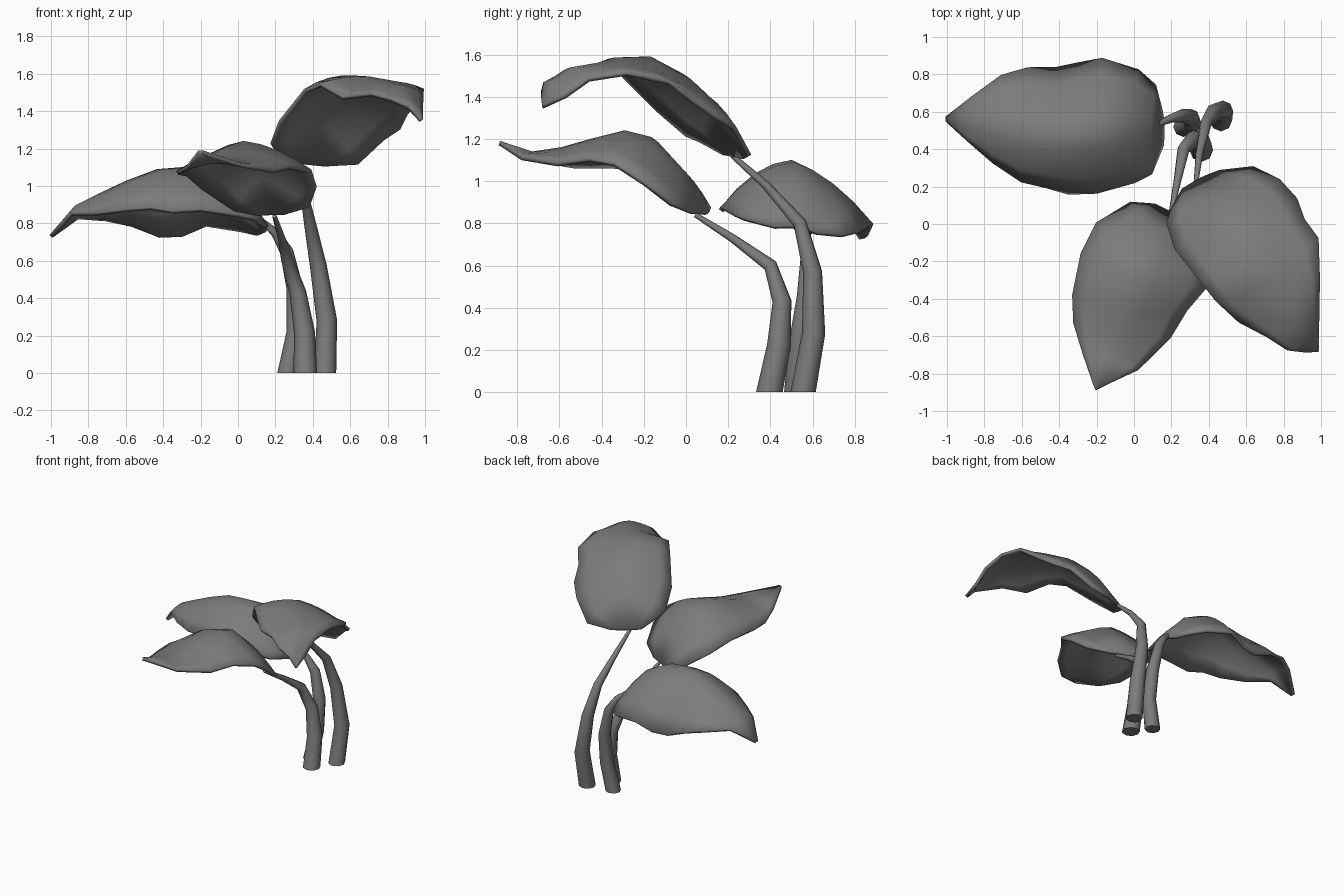
import bpy, bmesh, math
from mathutils import Vector

SIDES = 8      # stem cross-section
ACROSS = 8     # leaf segments from edge to edge

mat = bpy.data.materials.new("dark_grey")
mat.diffuse_color = (.2, .2, .2, 1)


def finish(name, bm, angle):
    bmesh.ops.remove_doubles(bm, verts=bm.verts, dist=0.0005)
    bmesh.ops.recalc_face_normals(bm, faces=bm.faces)
    me = bpy.data.meshes.new(name)
    bm.to_mesh(me)
    bm.free()
    me.materials.append(mat)
    ob = bpy.data.objects.new(name, me)
    bpy.context.collection.objects.link(ob)
    bpy.ops.object.select_all(action='DESELECT')
    ob.select_set(True)
    bpy.context.view_layer.objects.active = ob
    bpy.ops.object.shade_smooth_by_angle(angle=math.radians(angle))
    return ob


def skin(bm, rows, closed):
    for a, b in zip(rows, rows[1:]):
        n = len(a)
        for i in range(n if closed else n - 1):
            j = (i + 1) % n
            bm.faces.new((a[i], a[j], b[j], b[i]))


def stem(name, path):
    """Tapered tube; path points are (x, y, z, radius)."""
    bm = bmesh.new()
    pts = [Vector(p[:3]) for p in path]
    up = Vector((0, 0, 1))
    rows = []
    for k, p in enumerate(pts):
        t = up if k == 0 else pts[min(k + 1, len(pts) - 1)] - pts[k - 1]
        q = up.rotation_difference(t.normalized())
        rows.append([bm.verts.new(p + q @ Vector((math.cos(a), math.sin(a), 0)) * path[k][3])
                     for a in (2 * math.pi * i / SIDES for i in range(SIDES))])
    skin(bm, rows, True)
    bm.faces.new(rows[0])
    bm.faces.new(rows[-1])
    return finish(name, bm, 60)


def leaf(name, stations):
    """Blade lofted through (edge, midrib, edge) stations, arched across."""
    bm = bmesh.new()
    rows = []
    for st in stations:
        a, m, b = (Vector(p) for p in st)
        row = []
        for i in range(ACROSS + 1):
            t = 2 * i / ACROSS - 1
            curve = a * (t * (t - 1) / 2) + m * (1 - t * t) + b * (t * (t + 1) / 2)
            line = m.lerp(a if t < 0 else b, abs(t))
            row.append(bm.verts.new(line.lerp(curve, 0.7)))
        rows.append(row)
    skin(bm, rows, False)
    ob = finish(name, bm, 80)
    mod = ob.modifiers.new("thickness", 'SOLIDIFY')
    mod.thickness = 0.022
    mod.offset = 0
    return ob


# stems
stem("front_leaf_stem", [(.36, .395, 0, .063), (.355, .44, .22, .056), (.32, .455, .43, .045),
                         (.265, .40, .6, .033), (.23, .22, .73, .02), (.195, .045, .84, .012)])
stem("right_leaf_stem", [(.465, .555, 0, .06), (.475, .605, .28, .055), (.43, .60, .57, .045),
                         (.385, .54, .8, .032), (.35, .38, .98, .02), (.33, .21, 1.13, .012)])
stem("left_leaf_stem", [(.265, .52, 0, .055), (.31, .535, .22, .05), (.305, .57, .45, .045),
                        (.26, .58, .65, .036), (.2, .565, .75, .024), (.12, .53, .82, .014)])

# leaf blades
leaf("left_leaf", [
    ((.14, .62, .75), (.155, .53, .78), (.15, .42, .78)),
    ((.11, .74, .74), (.08, .52, .89), (.09, .27, .82)),
    ((.02, .82, .76), (-.03, .52, 1.01), (0, .225, .84)),
    ((-.17, .88, .79), (-.17, .51, 1.08), (-.2, .17, .87)),
    ((-.3, .855, .735), (-.3, .5, 1.09), (-.35, .165, .86)),
    ((-.42, .83, .73), (-.43, .5, 1.08), (-.47, .2, .88)),
    ((-.57, .83, .79), (-.59, .51, 1.02), (-.6, .23, .87)),
    ((-.71, .79, .82), (-.74, .53, .95), (-.75, .33, .85)),
    ((-.86, .68, .83), (-.86, .55, .89), (-.89, .45, .85)),
    ((-1, .57, .73), (-1, .56, .73), (-1, .55, .73))])
leaf("front_leaf", [
    ((.11, .1, .845), (.19, .06, .85), (.25, .03, .85)),
    ((-.02, .11, .87), (.13, -.03, 1.05), (.38, -.07, .89)),
    ((-.2, 0, .99), (.07, -.17, 1.2), (.415, -.2, .99)),
    ((-.28, -.16, 1.06), (.03, -.29, 1.23), (.385, -.34, 1.08)),
    ((-.325, -.38, 1.07), (-.03, -.45, 1.19), (.28, -.46, 1.1)),
    ((-.32, -.53, 1.07), (-.07, -.59, 1.15), (.19, -.61, 1.08)),
    ((-.27, -.7, 1.1), (-.13, -.73, 1.13), (.02, -.78, 1.11)),
    ((-.21, -.88, 1.18), (-.2, -.885, 1.18), (-.19, -.88, 1.18))])
leaf("right_leaf", [
    ((.26, .18, 1.13), (.36, .24, 1.12), (.46, .28, 1.11)),
    ((.2, .07, 1.19), (.44, .13, 1.33), (.64, .3, 1.12)),
    ((.18, 0, 1.22), (.48, .07, 1.41), (.78, .23, 1.25)),
    ((.225, -.14, 1.34), (.54, -.02, 1.5), (.87, .13, 1.31)),
    ((.36, -.31, 1.51), (.62, -.17, 1.58), (.91, .02, 1.39)),
    ((.44, -.41, 1.54), (.7, -.3, 1.575), (.985, -.08, 1.47)),
    ((.56, -.52, 1.47), (.8, -.42, 1.55), (.99, -.28, 1.51)),
    ((.71, -.6, 1.49), (.87, -.54, 1.53), (.985, -.46, 1.48)),
    ((.82, -.67, 1.46), (.91, -.63, 1.46), (.98, -.57, 1.4)),
    ((.91, -.68, 1.42), (.95, -.68, 1.38), (.98, -.68, 1.35))])
